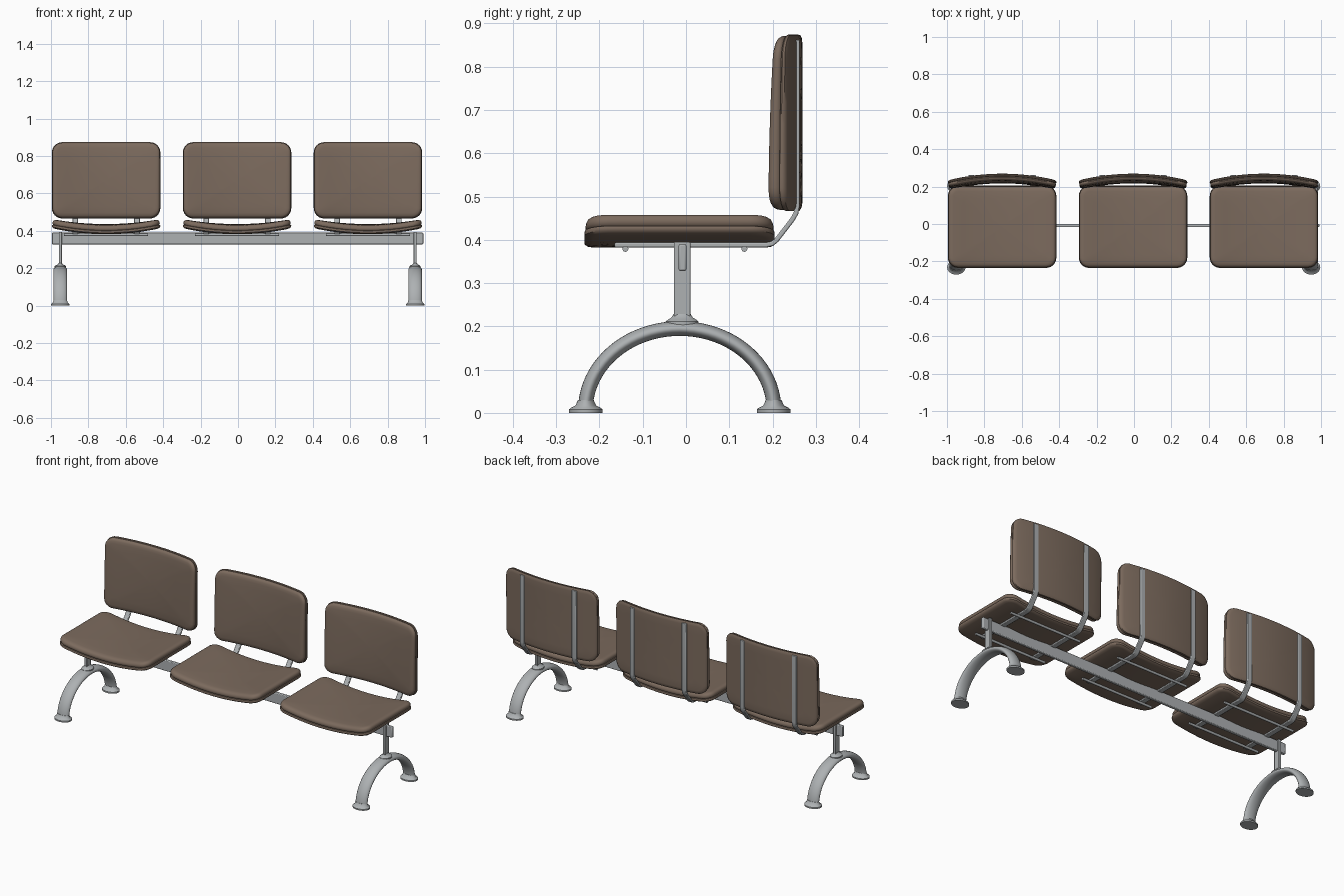
import bpy, bmesh, math
from mathutils import Vector

if "Cube" in bpy.data.objects:
    bpy.data.objects.remove(bpy.data.objects["Cube"])


def material(name, rgb):
    m = bpy.data.materials.new(name)
    m.diffuse_color = (*rgb, 1)
    m.use_nodes = True
    m.node_tree.nodes["Principled BSDF"].inputs["Base Color"].default_value = m.diffuse_color
    return m


BROWN = material("brown upholstery", (0.20, 0.145, 0.11))
GREY = material("grey metal", (0.42, 0.44, 0.45))


def finish(name, bm, mat, smooth=True, bevel=0):
    bmesh.ops.recalc_face_normals(bm, faces=bm.faces)
    mesh = bpy.data.meshes.new(name)
    bm.to_mesh(mesh)
    bm.free()
    mesh.materials.append(mat)
    ob = bpy.data.objects.new(name, mesh)
    bpy.context.collection.objects.link(ob)
    if bevel:
        b = ob.modifiers.new("bevel", 'BEVEL')
        b.width, b.segments = bevel, 2
    if smooth:
        bpy.ops.object.select_all(action='DESELECT')
        ob.select_set(True)
        bpy.context.view_layer.objects.active = ob
        bpy.ops.object.shade_smooth_by_angle(angle=math.radians(40))
    return ob


def loft(rings):
    """Skin closed rings of points and cap both ends."""
    bm = bmesh.new()
    vs = [[bm.verts.new(p) for p in r] for r in rings]
    n = len(vs[0])
    for a, b in zip(vs, vs[1:]):
        for i in range(n):
            bm.faces.new((a[i], a[(i + 1) % n], b[(i + 1) % n], b[i]))
    bm.faces.new(vs[0])
    bm.faces.new(vs[-1])
    return bm


def sweep(path, section, x):
    """Sweep a (side, normal) section along a path of (y, z) points."""
    pts = [Vector(p) for p in path]
    rings = []
    for i, p in enumerate(pts):
        t0 = (p - pts[i - 1]).normalized() if i else Vector((0, 0))
        t1 = (pts[i + 1] - p).normalized() if i < len(pts) - 1 else Vector((0, 0))
        t = (t0 + t1).normalized()
        nrm = Vector((-t.y, t.x))
        k = 1 / max(0.5, t.dot(t1 if i == 0 else t0))
        rings.append([(x + s, p.x + nrm.x * h * k, p.y + nrm.y * h * k) for s, h in section])
    return loft(rings)


def ovals(x, y, levels, n=32):
    """Stack of elliptical rings (z, x radius, y radius)."""
    return loft([[(x + a * math.cos(2 * math.pi * i / n), y + b * math.sin(2 * math.pi * i / n), z)
                  for i in range(n)] for z, a, b in levels])


def box(x, y, z, sx, sy, sz):
    bm = bmesh.new()
    bmesh.ops.create_cube(bm, size=1)
    bmesh.ops.scale(bm, vec=(sx, sy, sz), verts=bm.verts)
    bmesh.ops.translate(bm, vec=(x, y, z), verts=bm.verts)
    return bm


def rounded_rect(w, d, r, side=12, arc=6):
    pts = []
    corners = [(w - r, d - r), (r - w, d - r), (r - w, r - d), (w - r, r - d)]
    for k, (cx, cy) in enumerate(corners):
        for j in range(arc + 1):
            a = math.pi / 2 * (k + j / arc)
            pts.append(Vector((cx + r * math.cos(a), cy + r * math.sin(a))))
        nx, ny = corners[(k + 1) % 4]
        a = math.pi / 2 * (k + 1)
        end = Vector((nx + r * math.cos(a), ny + r * math.sin(a)))
        start = pts[-1].copy()
        pts += [start.lerp(end, j / side) for j in range(1, side)]
    return pts


# Pad edge: (inset, height) from underside, round the shell, seam groove, cushion top
EDGE = [(0.02, 0), (0.008, 0.002), (0.001, 0.007), (0, 0.014), (0.002, 0.018), (0.007, 0.0195),
        (0.005, 0.022), (0.003, 0.027), (0.004, 0.034), (0.008, 0.042), (0.016, 0.047), (0.03, 0.0495)]
W = 0.29


def pad(d, place):
    inner = (0.05, 0.2, 0.4, 0.6, 0.8)
    rings = []
    base = rounded_rect(W - 0.02, d - 0.02, 0.04)
    for s in inner:
        rings.append([place(p.x * s, p.y * s, 0) for p in base])
    for i, h in EDGE:
        rings.append([place(p.x, p.y, h) for p in rounded_rect(W - i, d - i, 0.055 - i)])
    base = rounded_rect(W - 0.03, d - 0.03, 0.025)
    for s in reversed(inner):
        rings.append([place(p.x * s, p.y * s, 0.0495 + 0.0045 * (1 - s * s)) for p in base])
    return loft(rings)


def sag(x):
    return 0.032 * (x / W) ** 2


# Three chairs
for label, cx in (("left", -0.705), ("middle", -0.005), ("right", 0.695)):
    finish(label + "_seat", pad(0.22, lambda x, v, h: (cx + x, v - 0.015, 0.382 + h + sag(x))), BROWN)
    # backrest thins towards the top
    finish(label + "_backrest", pad(0.204, lambda x, v, h: (
        cx + x, 0.269 - h * (1 - 0.28 * ((v / 0.204 + 1) / 2) ** 2) - sag(x) * 1.1, 0.67 + v)), BROWN)
    # bent flat straps carrying seat and backrest
    bar = [(-0.015, -0.0055), (0.015, -0.0055), (0.015, 0.0055), (-0.015, 0.0055)]
    path = [(-0.165, 0.388), (0.185, 0.388), (0.199, 0.391), (0.209, 0.399), (0.246, 0.447),
            (0.254, 0.461), (0.257, 0.478), (0.257, 0.862)]
    for side, sx in (("left", -0.165), ("right", 0.165)):
        finish(f"{label}_{side}_strap", sweep(path, bar, cx + sx), GREY, bevel=0.003)
    # cross rods under the seat
    for where, y in (("front", -0.14), ("rear", 0.135)):
        ring = [(math.cos(a * math.pi / 6) * 0.007, math.sin(a * math.pi / 6) * 0.007) for a in range(12)]
        rod = loft([[(cx + e, y + p, 0.379 + q) for p, q in ring] for e in (-0.225, 0.225)])
        finish(f"{label}_{where}_rod", rod, GREY)

# Long beam
finish("beam", box(-0.002, -0.008, 0.359, 1.985, 0.018, 0.062), GREY, bevel=0.004)

# Arched legs
AY = -0.0145
arch_path = [(AY - 0.217 * math.cos(math.pi * i / 40), 0.006 + 0.188 * math.sin(math.pi * i / 40))
             for i in range(41)]
# domed outside, shallow inside
arch_section = []
for i in range(24):
    a = 2 * math.pi * i / 24
    h = math.sin(a)
    arch_section.append((0.036 * math.cos(a), h * (0.018 if h > 0 else 0.016)))
for label, x in (("left", -0.95), ("right", 0.947)):
    finish(label + "_arch_leg", sweep(arch_path, arch_section, x), GREY)
    for where, s in (("front", -1), ("rear", 1)):
        finish(f"{label}_{where}_foot", ovals(x, AY + s * 0.217, [
            (0, 0.049, 0.039), (0.008, 0.049, 0.039), (0.012, 0.045, 0.034),
            (0.017, 0.039, 0.024), (0.03, 0.036, 0.018)]), GREY)
    finish(label + "_collar", ovals(x, -0.009, [
        (0.195, 0.03, 0.038), (0.211, 0.03, 0.038), (0.216, 0.024, 0.032),
        (0.22, 0.014, 0.025), (0.228, 0.009, 0.02)]), GREY)
    finish(label + "_post", box(x, -0.009, 0.3, 0.016, 0.038, 0.19), GREY, bevel=0.003)
